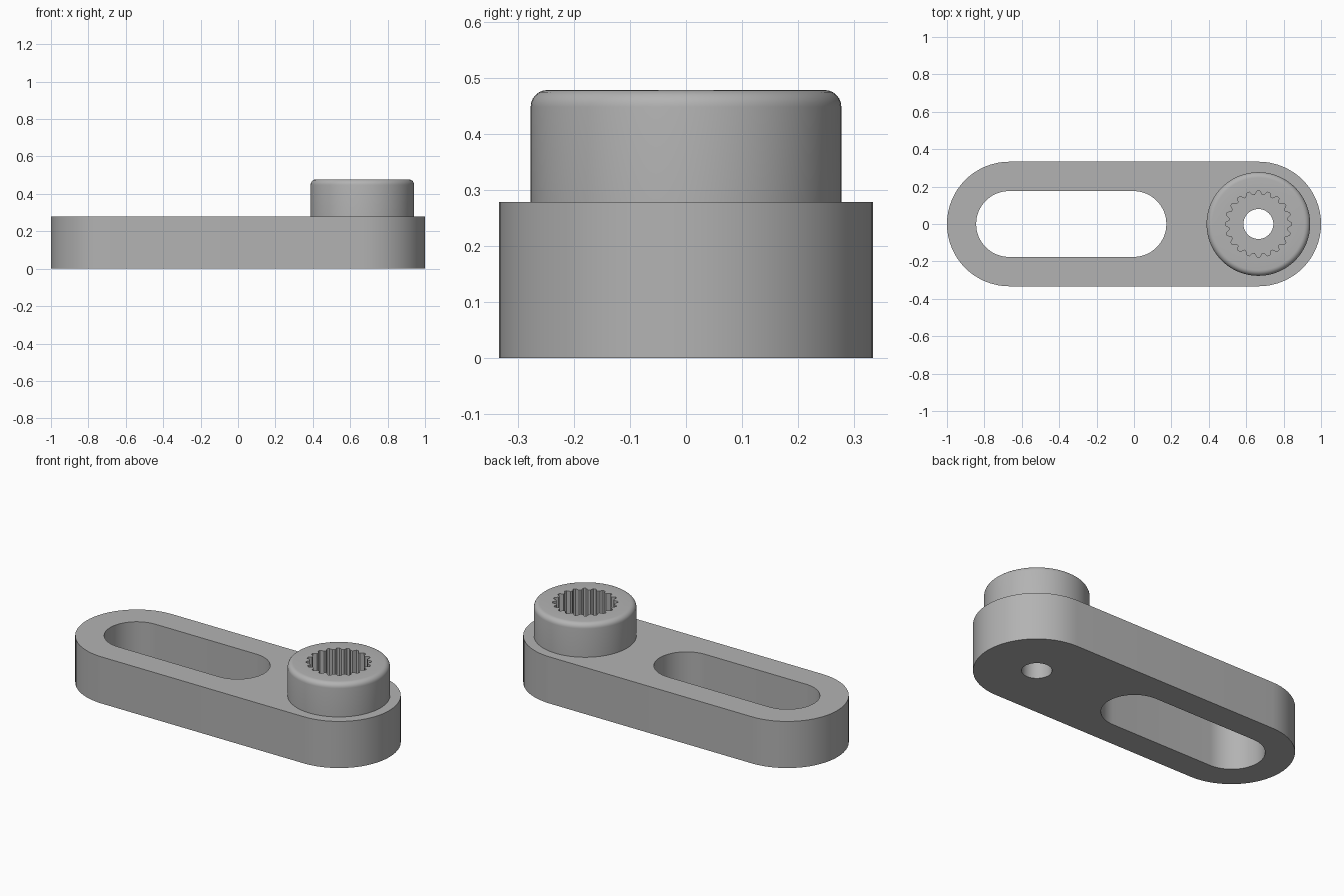
import bpy, bmesh
from math import sin, cos, pi, tau, radians
from mathutils import Vector

cube = bpy.data.objects.get("Cube")
if cube:
    bpy.data.objects.remove(cube, do_unlink=True)

# Main dimensions
ARM_TOP, COLLAR_TOP, SOCKET_FLOOR = 0.278, 0.478, 0.2
PIVOT = 0.665
COLLAR_R, FILLET, BORE_R = 0.277, 0.03, 0.08
TEETH, STEPS = 20, 8


def stadium(x1, x2, r, n=32):
    """Outline of a straight bar with two round ends."""
    pts = []
    for x, start in ((x2, -pi / 2), (x1, pi / 2)):
        pts += [(x + r * cos(start + pi * i / n), r * sin(start + pi * i / n))
                for i in range(n + 1)]
    return pts


def circle(radius, n=96):
    return [(PIVOT + radius * cos(tau * i / n), radius * sin(tau * i / n)) for i in range(n)]


def spline():
    """Toothed outline of the socket, with flattened tooth tips."""
    n = TEETH * STEPS
    pts = []
    for i in range(n):
        a = tau * i / n
        r = 0.167 + 0.01 * max(-1, min(1, 1.5 * cos(TEETH * a)))
        pts.append((PIVOT + r * cos(a), r * sin(a)))
    return pts


bm = bmesh.new()


def loop(outline, z):
    return [bm.verts.new((x, y, z)) for x, y in outline]


def wall(a, b):
    n = len(a)
    for i in range(n):
        j = (i + 1) % n
        bm.faces.new((a[i], a[j], b[j], b[i]))


def plate(*loops):
    """Flat face bounded by the first loop, with the other loops as holes."""
    edges = []
    for vs in loops:
        for i, v in enumerate(vs):
            w = vs[(i + 1) % len(vs)]
            edges.append(bm.edges.get((v, w)) or bm.edges.new((v, w)))
    bmesh.ops.triangle_fill(bm, use_beauty=True, use_dissolve=False,
                            edges=edges, normal=Vector((0, 0, 1)))


# Arm sides and slot
arm = stadium(-0.667, 0.667, 0.333)
slot = stadium(-0.668, -0.003, 0.176)
arm_low, arm_high = loop(arm, 0), loop(arm, ARM_TOP)
slot_low, slot_high = loop(slot, 0), loop(slot, ARM_TOP)
wall(arm_low, arm_high)
wall(slot_low, slot_high)

# Collar with a rounded top edge
collar_base = loop(circle(COLLAR_R), ARM_TOP)
rim = collar_base
for i in range(7):
    a = pi / 2 * i / 6
    ring = loop(circle(COLLAR_R - FILLET * (1 - cos(a))),
                COLLAR_TOP - FILLET * (1 - sin(a)))
    wall(rim, ring)
    rim = ring

# Toothed socket and through bore
socket_top, socket_low = loop(spline(), COLLAR_TOP), loop(spline(), SOCKET_FLOOR)
bore_top, bore_low = loop(circle(BORE_R, 48), SOCKET_FLOOR), loop(circle(BORE_R, 48), 0)
wall(socket_top, socket_low)
wall(bore_top, bore_low)

# Flat faces
plate(arm_low, slot_low, bore_low)
plate(arm_high, slot_high, collar_base)
plate(rim, socket_top)
plate(socket_low, bore_top)
bmesh.ops.recalc_face_normals(bm, faces=bm.faces[:])

mesh = bpy.data.meshes.new("slotted_arm")
bm.to_mesh(mesh)
bm.free()
obj = bpy.data.objects.new("slotted_arm", mesh)
bpy.context.collection.objects.link(obj)

# Grey material
grey = bpy.data.materials.new("plain grey")
grey.use_nodes = True
colour = (0.45, 0.45, 0.45, 1)
grey.diffuse_color = colour
grey.node_tree.nodes["Principled BSDF"].inputs["Base Color"].default_value = colour
mesh.materials.append(grey)

# Smooth curved walls, sharp rims
bpy.ops.object.select_all(action='DESELECT')
obj.select_set(True)
bpy.context.view_layer.objects.active = obj
bpy.ops.object.shade_smooth_by_angle(angle=radians(30))
